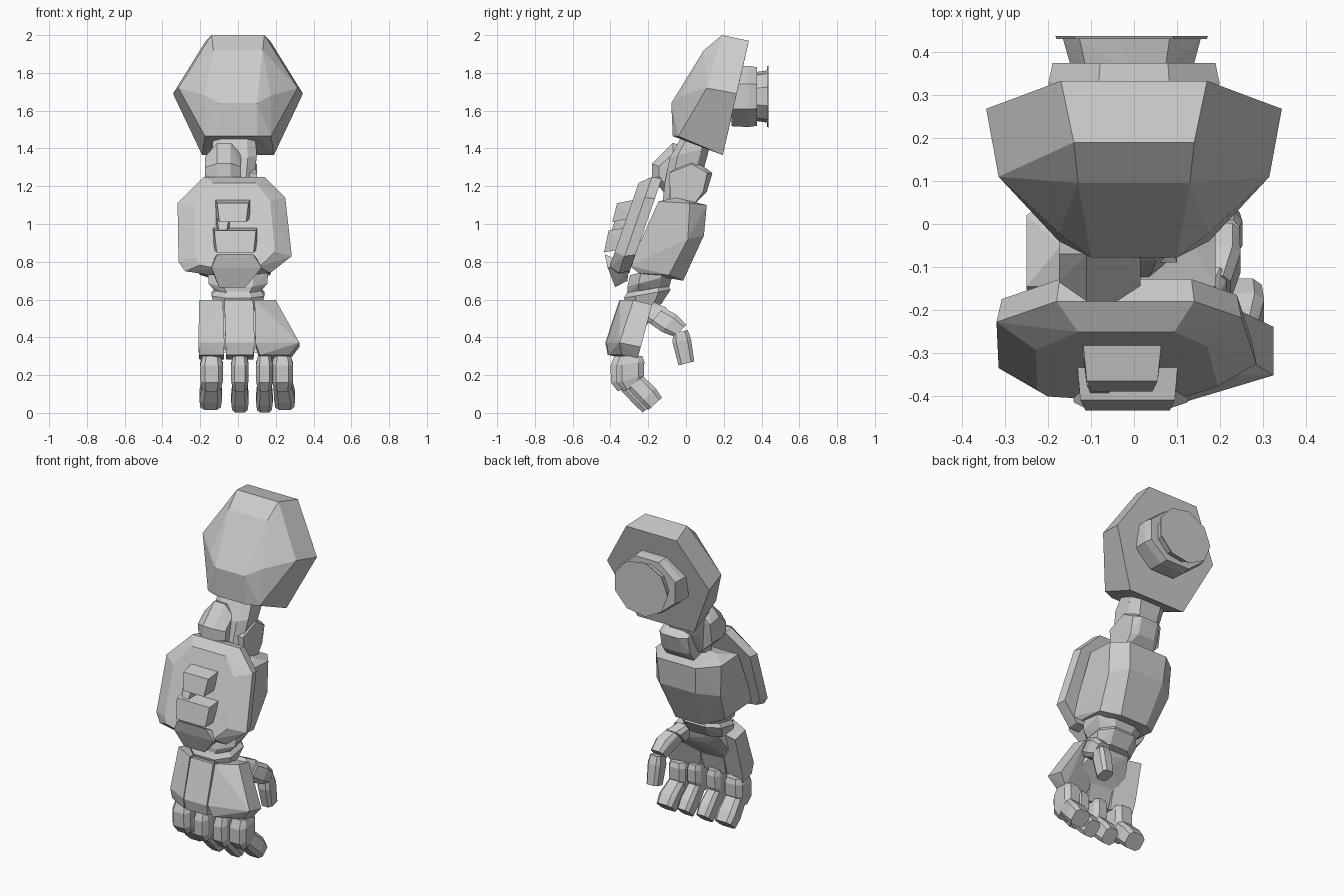
import bpy, bmesh, math

grey = bpy.data.materials.new("light_grey")
grey.diffuse_color = (0.6, 0.6, 0.6, 1)


def hull(name, pts):
    """Faceted convex block around a few corner points."""
    bm = bmesh.new()
    for p in pts:
        bm.verts.new(p)
    res = bmesh.ops.convex_hull(bm, input=bm.verts)
    junk = [g for g in res["geom_interior"] + res["geom_unused"]
            if isinstance(g, bmesh.types.BMVert)]
    bmesh.ops.delete(bm, geom=list(set(junk)), context='VERTS')
    bmesh.ops.dissolve_limit(bm, angle_limit=0.03, verts=bm.verts, edges=bm.edges)
    bmesh.ops.recalc_face_normals(bm, faces=bm.faces)
    me = bpy.data.meshes.new(name)
    bm.to_mesh(me)
    bm.free()
    me.materials.append(grey)
    ob = bpy.data.objects.new(name, me)
    bpy.context.collection.objects.link(ob)
    return ob


def both(pts):
    """Points given on +x, repeated on -x."""
    return [(s * x, y, z) for x, y, z in pts for s in (1, -1)]


def prism(name, sections, c=0.6):
    """Chamfered box; sections: (x, y, z, half width, half depth, tilt in degrees)."""
    corners = [(a * s, b * t) for a, b in ((1, c), (c, 1)) for s in (1, -1) for t in (1, -1)]
    pts = []
    for x, y, z, rx, rd, tilt in sections:
        t = math.radians(tilt)
        pts += [(x + u * rx, y + v * rd * math.cos(t), z + v * rd * math.sin(t))
                for u, v in corners]
    return hull(name, pts)


# shoulder guard
hull("shoulder_guard", both([
    (0.17, 0.333, 1.97), (0.344, 0.268, 1.69), (0.19, 0.195, 1.365),
    (0.14, 0.19, 2.0), (0.315, 0.11, 1.72), (0.18, 0.11, 1.44),
    (0.13, 0.095, 1.92), (0.175, -0.02, 1.68), (0.175, -0.04, 1.465),
    (0.10, -0.078, 1.64), (0.10, -0.07, 1.465)]))


# shoulder joint discs on the back; rings: (half width, half height, y)
def disc(name, rings, n, cz=1.675):
    hull(name, [(rx * math.cos(2 * math.pi * (i + .5) / n), y,
                 cz + rz * math.sin(2 * math.pi * (i + .5) / n))
                for rx, rz, y in rings for i in range(n)])


disc("shoulder_socket", [(0.21, 0.17, 0.24), (0.215, 0.175, 0.33), (0.205, 0.168, 0.375)], 8)
disc("shoulder_axle", [(0.145, 0.13, 0.36), (0.165, 0.14, 0.43)], 9)
disc("mount_plate", [(0.18, 0.163, 0.43), (0.183, 0.166, 0.437)], 9)

# upper arm and elbow
prism("upper_arm", [(-0.02, 0.06, 1.47, 0.11, 0.08, 0),
                    (-0.02, 0.02, 1.38, 0.12, 0.11, 15),
                    (-0.02, -0.01, 1.25, 0.10, 0.11, 20),
                    (-0.02, -0.05, 1.13, 0.09, 0.08, 20)])
hull("elbow_front", [(x, y, z) for x, k in ((-0.175, .5), (-0.11, 1), (-0.04, 1), (0.015, .6))
                     for y, z in ((-0.09 - 0.09 * k, 1.28 + .04 * k), (-0.09 - 0.09 * k, 1.28 - .04 * k),
                                  (-0.07, 1.28 + .15 * k), (0.02, 1.28 + .12 * k),
                                  (-0.11, 1.28 - .12 * k), (0.0, 1.28 - .12 * k))])
hull("elbow_back", [(x, y, z) for x, k in ((-0.09, .75), (-0.05, 1), (0.06, 1), (0.10, .75))
                    for y, z in ((0.03 + .11 * k, 1.27), (0.03 + .08 * k, 1.17),
                                 (0.03, 1.22 + .13 * k), (0.04, 1.10), (-0.09, 1.27), (-0.08, 1.10))])

# forearm body: boxy, a little wider on the -x side
hull("forearm_body", [
    (-0.25, -0.145, 1.12), (0.19, -0.145, 1.12), (-0.17, -0.05, 1.14), (0.14, -0.05, 1.14),
    (-0.25, 0.02, 1.11), (0.19, 0.02, 1.11), (-0.14, 0.11, 1.10), (0.12, 0.11, 1.10),
    (-0.13, 0.095, 0.94), (0.11, 0.095, 0.94), (-0.24, 0.01, 0.92), (0.19, 0.01, 0.92),
    (-0.24, -0.30, 0.78), (0.19, -0.30, 0.78), (-0.19, -0.25, 0.74), (0.17, -0.25, 0.74),
    (-0.20, -0.09, 0.73), (0.17, -0.09, 0.73), (-0.10, -0.015, 0.70), (0.08, -0.015, 0.70)])

# forearm shield: a slanted outline with a bevelled front
outline = [(-0.18, 1.25), (0.14, 1.25), (0.25, 1.14), (0.285, 0.83), (0.17, 0.74),
           (-0.15, 0.73), (-0.28, 0.75), (-0.315, 0.80), (-0.32, 1.11)]
shield = []
for sx, sz, depth in ((0.96, 0.96, 0.0), (1.0, 1.0, 0.055), (0.7, 0.87, 0.115)):
    for x, z in outline:
        zz = 1.0 + (z - 1.0) * sz
        shield.append((-0.015 + (x + 0.015) * sx, -0.125 + (zz - 1.25) * 0.345 - depth, zz))
hull("forearm_shield", shield)


# raised plates on the shield
def plate(name, x0, x1, top, bottom, thick=0.1):
    pts = []
    for (y, z), bev in ((top, 0.0), (bottom, 0.012)):
        pts += [(x0 + bev, y, z), (x1 - bev, y, z),
                (x0 - 0.01, y + thick, z + 0.02), (x1 + 0.01, y + thick, z + 0.02)]
    hull(name, pts)


plate("upper_badge", -0.11, 0.055, (-0.365, 1.11), (-0.39, 1.01))
plate("badge_link", -0.11, -0.05, (-0.375, 1.02), (-0.40, 0.95))
plate("lower_badge", -0.125, 0.095, (-0.41, 0.965), (-0.434, 0.85), 0.12)
hull("shield_flap", [(-0.11, -0.43, 0.84), (0.08, -0.43, 0.84), (-0.14, -0.415, 0.77),
                     (0.125, -0.415, 0.77), (-0.10, -0.375, 0.665), (0.04, -0.375, 0.665),
                     (-0.15, -0.30, 0.78), (0.13, -0.30, 0.78), (-0.08, -0.31, 0.70),
                     (0.06, -0.31, 0.70)])

# wrist
prism("wrist_upper", [(0.0, -0.18, 0.76, 0.16, 0.12, 15), (0.0, -0.19, 0.70, 0.155, 0.125, 15),
                      (0.0, -0.20, 0.64, 0.11, 0.11, 10)], 0.5)
prism("wrist_lower", [(0.0, -0.20, 0.68, 0.10, 0.10, 10), (0.0, -0.205, 0.63, 0.14, 0.125, 10),
                      (0.0, -0.22, 0.56, 0.12, 0.09, 10)], 0.5)


# hand: three slanted plates, the outer two swept back, and a palm behind them
def hand_plate(name, top, widest, bottom, sweep):
    pts = []
    for xs, y, z, d in ((top, -0.285, 0.585, 0.068), (widest, -0.352, 0.36, 0.075),
                        (bottom, -0.355, 0.295, 0.06)):
        pts += [(x, y + s * d + sw * (1 if s < 0 else .5), z - s * 0.012)
                for x, sw in zip(xs, sweep) for s in (-1, 1)]
    hull(name, pts)


hand_plate("hand_plate_outer", (-0.205, -0.08), (-0.21, -0.072), (-0.205, -0.075), (0.075, 0.005))
hand_plate("hand_plate_middle", (-0.072, 0.08), (-0.066, 0.088), (-0.062, 0.082), (0, 0))
hand_plate("hand_plate_inner", (0.088, 0.20), (0.092, 0.325), (0.115, 0.275), (0.005, 0.075))
hull("palm", [(-0.15, -0.24, 0.57), (0.18, -0.24, 0.57), (-0.10, -0.17, 0.57), (0.13, -0.17, 0.57),
              (-0.16, -0.29, 0.36), (0.24, -0.28, 0.36), (0.0, -0.20, 0.49), (0.15, -0.19, 0.49),
              (-0.16, -0.33, 0.32), (0.24, -0.33, 0.32)])

# fingers: knuckle, curled tip; (name, x, half width, spread, drop, set back)
for label, x, w, spread, drop, b in (("little", -0.14, 0.06, -0.005, 0.014, 0.025),
                                     ("ring", 0.01, 0.046, 0.0, 0.0, 0.0),
                                     ("middle", 0.14, 0.044, 0.0, 0.0, 0.0),
                                     ("index", 0.235, 0.056, 0.012, 0.014, 0.03)):
    prism(label + "_finger_base", [(x, -0.32 + b, 0.30, w * .8, 0.06, 0),
                                   (x, -0.325 + b, 0.26, w, 0.075, 8),
                                   (x, -0.325 + b, 0.18, w, 0.075, 15),
                                   (x, -0.315 + b, 0.135, w * .8, 0.05, 25)])
    prism(label + "_finger_tip", [(x, -0.305 + b, 0.153 + drop, w * .85, 0.052, 45),
                                  (x + spread, -0.23 + b, 0.078 + drop, w, 0.055, 45),
                                  (x + spread, -0.193 + b, 0.034 + drop, w * .9, 0.048, 42)])

# thumb
prism("thumb_root", [(0.14, -0.21, 0.55, 0.05, 0.055, 40), (0.17, -0.14, 0.51, 0.05, 0.06, 50)])
prism("thumb_base", [(0.18, -0.155, 0.515, 0.045, 0.055, 50), (0.20, -0.09, 0.475, 0.048, 0.06, 50),
                     (0.205, -0.03, 0.435, 0.04, 0.045, 45)])
prism("thumb_tip", [(0.21, -0.03, 0.43, 0.035, 0.04, 12), (0.21, -0.022, 0.38, 0.042, 0.05, 12),
                    (0.21, 0.002, 0.262, 0.036, 0.043, 14)])
